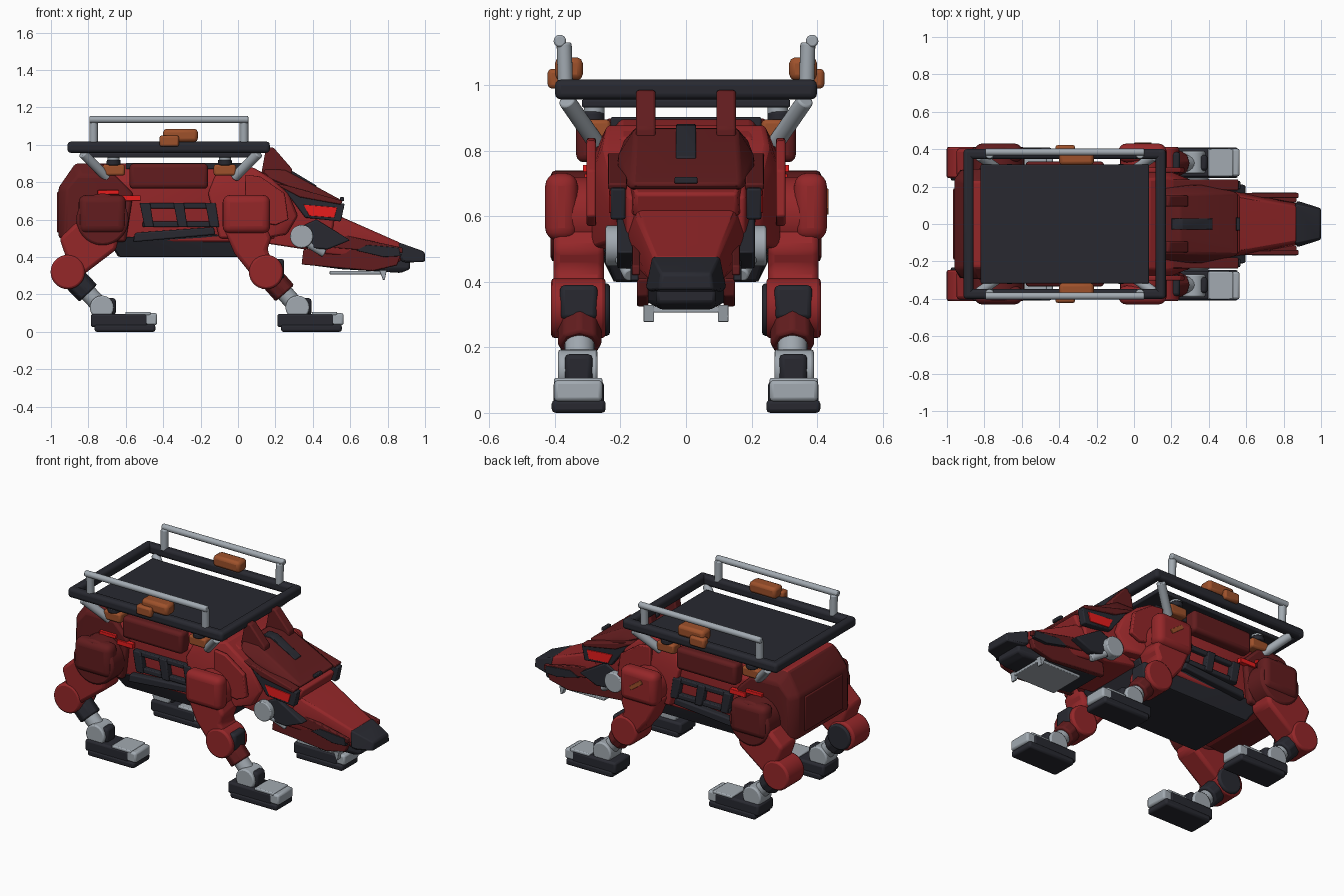
import bpy, bmesh, math
from mathutils import Vector

COLOURS = {
    "red": (0.30, 0.020, 0.022), "dark_red": (0.122, 0.012, 0.013),
    "charcoal": (0.021, 0.022, 0.030), "steel": (0.36, 0.40, 0.44),
    "orange": (0.34, 0.082, 0.024), "glow_red": (0.80, 0.012, 0.012)}
MATS = {}
for key, rgb in COLOURS.items():
    MATS[key] = bpy.data.materials.new(key)
    MATS[key].diffuse_color = (*rgb, 1)


def finish(name, bm, mat, bevel=0.0, segs=2):
    bmesh.ops.recalc_face_normals(bm, faces=bm.faces)
    me = bpy.data.meshes.new(name)
    bm.to_mesh(me)
    bm.free()
    me.materials.append(MATS[mat])
    ob = bpy.data.objects.new(name, me)
    bpy.context.collection.objects.link(ob)
    if bevel:
        m = ob.modifiers.new("bevel", "BEVEL")
        m.width, m.segments, m.limit_method = bevel, segs, "ANGLE"
        m.angle_limit = math.radians(25)
    bpy.ops.object.select_all(action="DESELECT")
    ob.select_set(True)
    bpy.context.view_layer.objects.active = ob
    bpy.ops.object.shade_smooth_by_angle(angle=math.radians(35))
    return ob


def box(name, x, y, z, mat, bevel=0.01, segs=2):
    bm = bmesh.new()
    bmesh.ops.create_cube(bm, size=1)
    for v in bm.verts:
        v.co = [sum(r) / 2 + c * (r[1] - r[0]) for r, c in zip((x, y, z), v.co)]
    return finish(name, bm, mat, bevel, segs)


def prism(name, pts, y0, y1, mat, bevel=0.01):
    """Side outline in x, z extruded between two y values."""
    bm = bmesh.new()
    face = bm.faces.new([bm.verts.new((x, y0, z)) for x, z in pts])
    new = bmesh.ops.extrude_face_region(bm, geom=[face])["geom"]
    for v in new:
        if isinstance(v, bmesh.types.BMVert):
            v.co.y = y1
    return finish(name, bm, mat, bevel)


def loft(name, rings, mat, bevel=0.01):
    """Rows of (x, z, half width) joined into one symmetric convex shell."""
    bm = bmesh.new()
    for x, z, w in rings:
        for s in (-1, 1):
            bm.verts.new((x, s * w, z))
    bmesh.ops.convex_hull(bm, input=bm.verts)
    bmesh.ops.dissolve_limit(bm, angle_limit=0.03, verts=bm.verts, edges=bm.edges)
    return finish(name, bm, mat, bevel)


def rod(name, p, q, r, mat, bevel=0.006, sides=20):
    p, q = Vector(p), Vector(q)
    bm = bmesh.new()
    bmesh.ops.create_cone(bm, cap_ends=True, segments=sides, radius1=r, radius2=r,
                          depth=(q - p).length)
    rot = (q - p).to_track_quat("Z", "Y")
    for v in bm.verts:
        v.co = rot @ v.co + (p + q) / 2
    return finish(name, bm, mat, bevel)


# torso
loft("torso", [(-0.9, 0.52, .23), (-0.9, 0.80, .24), (-0.82, 0.90, .2), (0.02, 0.90, .2),
               (0.16, 0.84, .2), (0.2, 0.5, .2), (0.1, 0.78, .27), (-0.8, 0.8, .28),
               (-0.75, 0.48, .26), (0.05, 0.48, .26)], "red")
hip = loft("hip_shell", [(-0.96, 0.50, .24), (-0.96, 0.77, .24), (-0.87, 0.90, .23),
                         (-0.72, 0.90, .24), (-0.93, 0.50, .29), (-0.92, 0.76, .29),
                         (-0.85, 0.84, .295), (-0.66, 0.84, .3), (-0.56, 0.74, .3),
                         (-0.60, 0.48, .3), (-0.85, 0.48, .29)], "dark_red", .015)
hip.data.materials.append(MATS["red"])
for p in hip.data.polygons:
    p.material_index = int(p.normal.z > 0.75)
box("rear_panel", (-0.967, -0.95), (-.19, .19), (0.53, 0.75), "dark_red", .006)
box("back_plate", (-0.60, 0.03), (-.23, .23), (0.87, 0.903), "charcoal", .006)
loft("shoulder_shell", [(-0.12, 0.84, .26), (0.08, 0.88, .24), (0.18, 0.82, .25), (0.27, 0.74, .23),
                        (0.32, 0.62, .23), (0.26, 0.52, .23), (-0.16, 0.74, .30), (0.18, 0.74, .285),
                        (-0.1, 0.5, .3), (0.15, 0.5, .29)], "red", .012)
loft("belly", [(-0.70, 0.50, .27), (-0.64, 0.40, .22), (0.10, 0.40, .22), (0.17, 0.50, .25),
               (-0.2, 0.53, .27)], "charcoal")

# neck and head
loft("neck", [(0.1, 0.85, .17), (0.1, 0.48, .19), (0.30, 0.80, .18), (0.52, 0.66, .18),
              (0.5, 0.48, .18), (0.36, 0.44, .18), (0.3, 0.6, .215)], "red")
loft("neck_cover", [(0.14, 0.83, .19), (0.14, 0.87, .155), (0.25, 0.868, .155), (0.32, 0.79, .205),
                    (0.50, 0.725, .16), (0.56, 0.70, .165), (0.54, 0.68, .17), (0.42, 0.71, .21),
                    (0.3, 0.76, .21)], "dark_red")
box("neck_vent", (0.545, 0.568), (-.035, .035), (0.70, 0.72), "charcoal", .004)
loft("spine_strip", [(0.2, 0.882, .03), (0.26, 0.878, .03), (0.42, 0.782, .03),
                     (0.42, 0.76, .03), (0.2, 0.86, .03)], "charcoal", .004)
loft("snout", [(0.45, 0.66, .15), (0.57, 0.60, .15), (0.87, 0.475, .095), (0.88, 0.40, .11),
               (0.5, 0.54, .18), (0.45, 0.42, .165), (0.86, 0.37, .10)], "red")
loft("brow", [(0.3, 0.77, .19), (0.57, 0.67, .155), (0.54, 0.60, .16), (0.3, 0.66, .2)], "red")
loft("nose", [(0.86, 0.478, .105), (0.87, 0.38, .125), (0.98, 0.435, .07), (1.0, 0.425, .075),
              (1.0, 0.375, .085), (0.9, 0.37, .115)], "charcoal")
loft("lower_jaw", [(0.35, 0.43, .13), (0.36, 0.36, .13), (0.55, 0.335, .12), (0.87, 0.315, .08),
                   (0.92, 0.335, .09), (0.92, 0.38, .09)], "charcoal")
box("jaw_plate", (0.49, 0.79), (-.115, .115), (0.306, 0.325), "steel", .004)

# rack
for x in (-0.885, 0.143):
    box("rack_crossbar", (x - .027, x + .027), (-.40, .40), (0.957, 1.017), "charcoal", .018, 3)
box("rack_deck", (-0.82, 0.08), (-.318, .318), (0.932, 0.957), "charcoal", .006)

for s in (-1, 1):
    def yy(a, b):
        return (s * a, s * b) if s > 0 else (s * b, s * a)

    # rack side, rail and brackets
    box("rack_sidebar", (-0.91, 0.17), yy(.347, .40), (0.957, 1.017), "charcoal", .018, 3)
    rod("rail", (-0.795, s * .385, 1.135), (0.055, s * .385, 1.135), .019, "steel")
    for x in (-0.772, 0.032):
        rod("rail_post", (x, s * .368, 1.0), (x, s * .372, 1.13), .023, "steel")
    box("rack_lamp", (-0.40, -0.215), yy(.315, .40), (1.015, 1.085), "orange", .018)
    box("lamp_latch", (-0.42, -0.315), yy(.37, .422), (0.99, 1.05), "orange", .012)
    for a, b in ((-0.83, -0.70), (0.11, -0.02)):
        rod("rack_strut", (a, s * .365, 0.955), (b, s * .275, 0.825), .026, "steel")
    for x in (-0.665, -0.07):
        box("rack_mount", (x - .06, x + .06), yy(.23, .31), (0.835, 0.895), "orange", .012)
        rod("mount_stud", (x, s * .28, 0.89), (x, s * .28, 0.945), .032, "steel")
        rod("mount_collar", (x, s * .285, 0.89), (x, s * .285, 0.92), .037, "charcoal")

    # flank details
    box("flank_pad", (-0.58, -0.16), yy(.25, .335), (0.765, 0.90), "dark_red", .022, 3)
    box("marker_light", (-0.75, -0.635), yy(.29, .315), (0.735, 0.757), "glow_red", .003)
    box("marker_light_low", (-0.63, -0.52), yy(.28, .31), (0.70, 0.73), "glow_red", .003)
    for z in (0.575, 0.675):
        box("flank_bar", (-0.51, -0.11), yy(.26, .295), (z - .015, z + .015), "charcoal", .006)
    for x in (-0.49, -0.31, -0.14):
        prism("flank_clip", [(x - .035, 0.69), (x + .02, 0.69), (x + .04, 0.56), (x - .01, 0.56)],
              s * .26, s * .305, "charcoal", .006)
    prism("flank_skirt", [(-0.56, 0.48), (-0.55, 0.53), (-0.13, 0.56), (-0.12, 0.52)],
          s * .25, s * .30, "charcoal", .008)
    prism("shoulder_fin", [(0.04, 0.84), (0.12, 0.83), (0.25, 0.74), (0.27, 0.60), (0.2, 0.57),
                           (0.04, 0.6)], s * .275, s * .303, "red", .006)

    # head side: fin, eye, cheek, hinge, fang
    prism("neck_fin", [(0.12, 0.82), (0.15, 0.985), (0.19, 0.985), (0.29, 0.87), (0.29, 0.82)],
          s * .093, s * .152, "dark_red", .008)
    prism("eye_frame", [(0.24, 0.77), (0.34, 0.72), (0.57, 0.685), (0.55, 0.59), (0.36, 0.61)],
          s * .185, s * .23, "charcoal", .006)
    prism("eye", [(0.35, 0.68), (0.53, 0.665), (0.515, 0.61), (0.38, 0.62)],
          s * .226, s * .235, "glow_red", .002)
    prism("eye_brow", [(0.18, 0.80), (0.27, 0.78), (0.56, 0.70), (0.55, 0.68), (0.33, 0.72)],
          s * .18, s * .238, "dark_red", .006)
    prism("cheek_guard", [(0.36, 0.45), (0.35, 0.57), (0.42, 0.60), (0.60, 0.49), (0.48, 0.44)],
          s * .15, s * .21, "charcoal", .008)
    prism("jaw_side", [(0.34, 0.36), (0.35, 0.44), (0.55, 0.455), (0.87, 0.41), (0.85, 0.355),
                       (0.72, 0.325)], s * .115, s * .15, "dark_red", .006)
    prism("snout_fin", [(0.50, 0.45), (0.52, 0.53), (0.60, 0.51), (0.88, 0.45), (0.88, 0.42)],
          s * .14, s * .165, "dark_red", .005)
    prism("snout_inset", [(0.63, 0.435), (0.69, 0.465), (0.86, 0.45), (0.87, 0.405), (0.78, 0.40)],
          s * .145, s * .169, "charcoal", .002)
    rod("jaw_hinge", (0.34, s * .18, 0.51), (0.34, s * .245, 0.51), .062, "steel")
    rod("hinge_link", (0.36, s * .2, 0.48), (0.46, s * .17, 0.42), .022, "steel")
    prism("fang", [(0.755, 0.33), (0.795, 0.33), (0.785, 0.278), (0.775, 0.278)],
          s * .097, s * .13, "steel", .002)

    # legs: hip joint, pad, thigh, knee, shin, ankle, foot
    for tag, hx, kx, ax, fx in (("front", 0.045, 0.15, 0.318, 0.21),
                                ("rear", -0.725, -0.91, -0.728, -0.787)):
        rear = tag == "rear"
        rod(tag + "_hip_joint", (hx, s * .24, 0.60), (hx, s * (.413 if rear else .37), 0.60),
            .14 if rear else .12, "dark_red" if rear else "red", .015, 28)
        box(tag + "_hip_pad", (hx - .127, hx + .127), yy(.33, .43), (0.525, 0.732),
            "dark_red" if rear else "red", .04, 4)
        thigh = ([(-0.86, 0.59), (-0.955, 0.50), (-0.92, 0.40), (-0.86, 0.28), (-0.65, 0.44),
                  (-0.63, 0.56)] if rear else
                 [(-0.08, 0.56), (-0.02, 0.42), (0.10, 0.27), (0.21, 0.33), (0.155, 0.44),
                  (0.18, 0.50), (0.14, 0.58)])
        prism(tag + "_thigh", thigh, s * .25, s * .405, "red", .02)
        rod(tag + "_knee", (kx, s * .245, 0.32), (kx, s * .412, 0.32), .092, "red", .012, 28)
        k, a = Vector((kx, s * .325, 0.32)), Vector((ax, s * .325, 0.13))
        rod(tag + "_shin_guard", k, k.lerp(a, .60), .068, "charcoal" if rear else "dark_red", .01, 8)
        if rear:
            rod("rear_knee_barrel", (kx + .01, s * .232, 0.315), (kx + .01, s * .26, 0.315), .08,
                "charcoal", .01, 24)
        else:
            box("front_knee_cap", (0.18, 0.247), yy(.27, .385), (0.285, 0.39), "charcoal", .015)
        rod(tag + "_shin_rod", k.lerp(a, .5), a, .046, "steel")
        rod(tag + "_ankle", (ax, s * .27, 0.13), (ax, s * .39, 0.13), .064, "steel", .008, 24)
        box(tag + "_ankle_block", (ax - .03, ax + .075), yy(.285, .37), (0.09, 0.18),
            "charcoal", .015)
        box(tag + "_foot", (fx, fx + .305), yy(.25, .405), (0.025, 0.096), "charcoal", .012)
        box(tag + "_sole", (fx + .02, fx + .345), yy(.245, .41), (0, 0.04), "charcoal", .012)
        box(tag + "_toe", (fx + .285, fx + .355), yy(.255, .403), (0.035, 0.1), "steel", .012)
        box(tag + "_toe_cap", (fx + .185, fx + .32), yy(.255, .403), (0.088, 0.107), "steel", .006)

# small tag on one shoulder pad
prism("pad_tag", [(0.0, 0.665), (0.015, 0.685), (0.095, 0.625), (0.08, 0.605)],
      .426, .435, "orange", .002)
